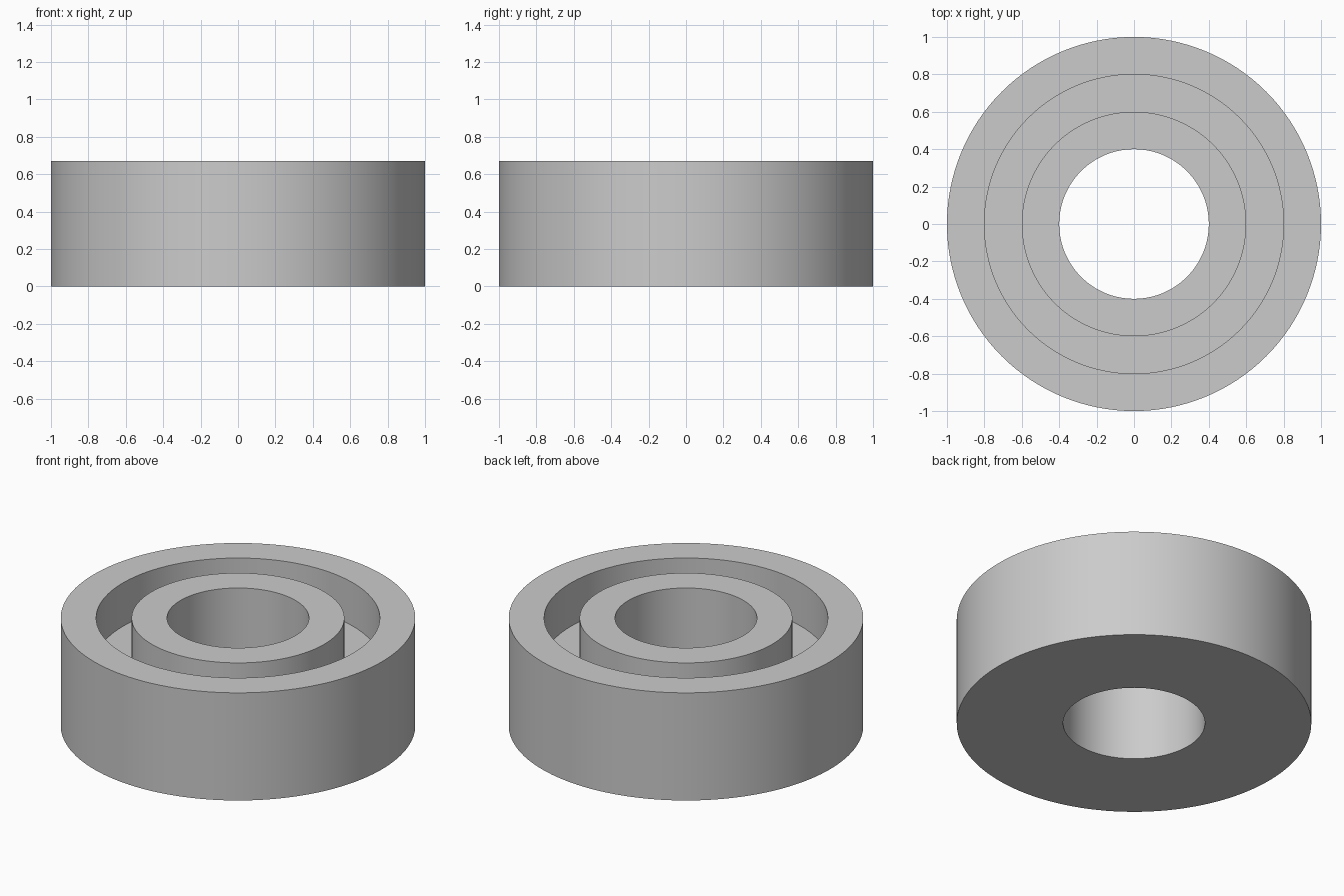
import bpy
import bmesh
import math

cube = bpy.data.objects.get("Cube")
if cube:
    bpy.data.objects.remove(cube)

SEGMENTS = 128
HEIGHT = 0.67
FLOOR = 0.4

grey = bpy.data.materials.new("plain grey")
grey.use_nodes = True
colour = (0.6, 0.6, 0.6, 1)
grey.diffuse_color = colour
grey.node_tree.nodes["Principled BSDF"].inputs["Base Color"].default_value = colour

# Half section of the ring: bore, inner wall, groove, outer wall
profile = [(0.4, 0), (1, 0), (1, HEIGHT), (0.8, HEIGHT), (0.8, FLOOR),
           (0.6, FLOOR), (0.6, HEIGHT), (0.4, HEIGHT)]

# Turn the section around the upright axis
bm = bmesh.new()
verts = [bm.verts.new((r, 0, z)) for r, z in profile]
edges = [bm.edges.new((a, b)) for a, b in zip(verts, verts[1:] + verts[:1])]
bmesh.ops.spin(bm, geom=verts + edges, cent=(0, 0, 0), axis=(0, 0, 1),
               angle=math.tau, steps=SEGMENTS)
bmesh.ops.remove_doubles(bm, verts=bm.verts, dist=0.0001)
bmesh.ops.recalc_face_normals(bm, faces=bm.faces)
mesh = bpy.data.meshes.new("grooved_ring")
bm.to_mesh(mesh)
bm.free()
mesh.materials.append(grey)

ring = bpy.data.objects.new("grooved_ring", mesh)
bpy.context.collection.objects.link(ring)
bpy.context.view_layer.objects.active = ring
ring.select_set(True)
bpy.ops.object.shade_smooth_by_angle(angle=math.radians(30))
